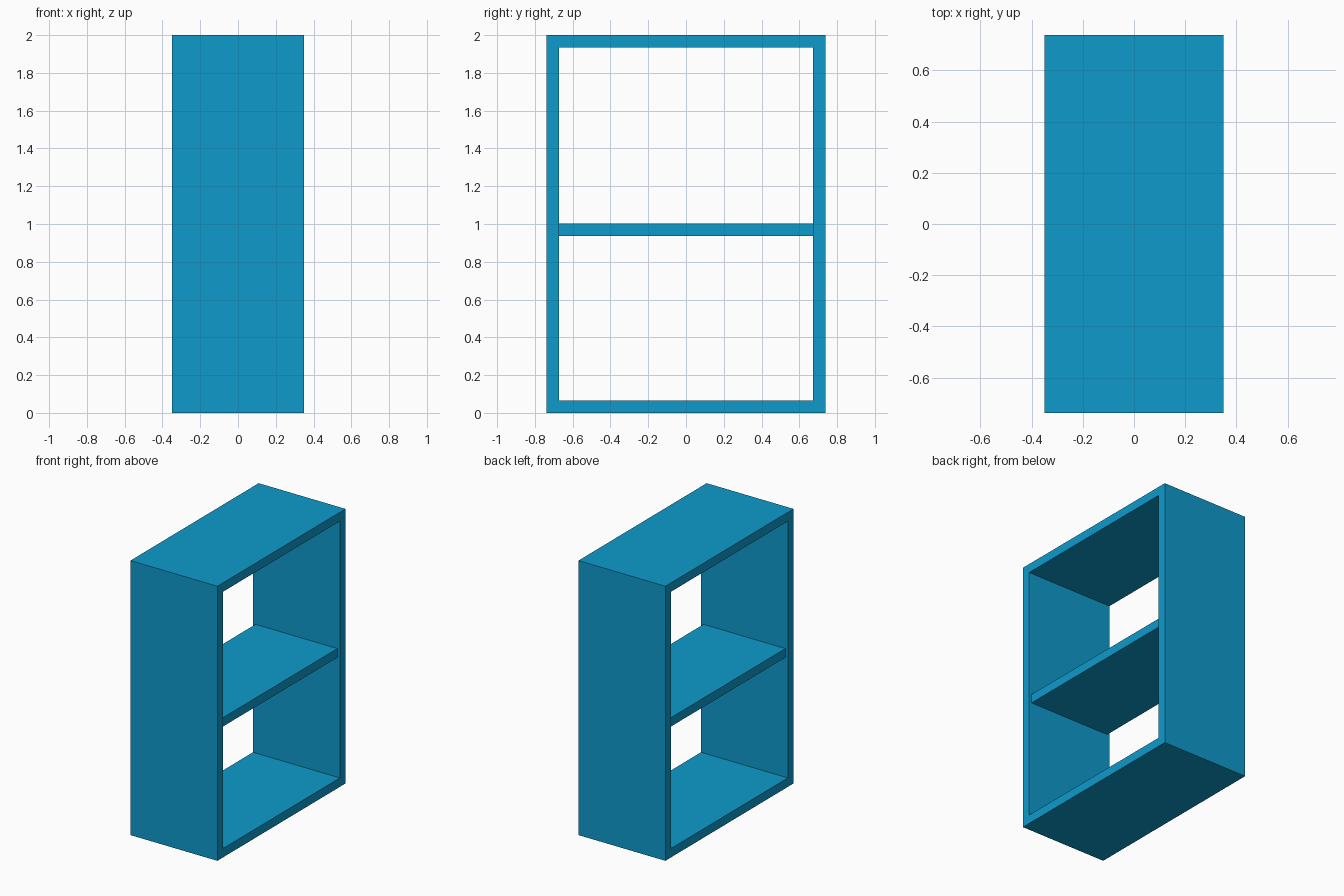
import bpy
import bmesh

cube = bpy.data.objects.get("Cube")
if cube:
    bpy.data.objects.remove(cube, do_unlink=True)

HEIGHT, WIDTH, DEPTH = 2.0, 1.475, 0.70
BOARD = 0.065          # board thickness
SHELF_TOP = 1.002
SHELF_INSET = 0.02     # shelf sits back from both open faces

# One blue for the whole unit
blue = bpy.data.materials.new("blue")
blue.use_nodes = True
colour = (0.0044, 0.328, 0.597, 1.0)
blue.diffuse_color = colour
blue.node_tree.nodes["Principled BSDF"].inputs["Base Color"].default_value = colour


def add_object(name, bm):
    bmesh.ops.recalc_face_normals(bm, faces=bm.faces)
    mesh = bpy.data.meshes.new(name)
    bm.to_mesh(mesh)
    bm.free()
    mesh.materials.append(blue)
    obj = bpy.data.objects.new(name, mesh)
    bpy.context.collection.objects.link(obj)
    return obj


def rectangle(bm, x, half_y, z0, z1):
    corners = ((-half_y, z0), (half_y, z0), (half_y, z1), (-half_y, z1))
    return [bm.verts.new((x, y, z)) for y, z in corners]


def bridge(bm, a, b):
    for i in range(4):
        j = (i + 1) % 4
        bm.faces.new((a[i], a[j], b[j], b[i]))


# Outer frame: a rectangular tube open through both x faces
bm = bmesh.new()
outer = [rectangle(bm, s * DEPTH / 2, WIDTH / 2, 0, HEIGHT) for s in (-1, 1)]
inner = [rectangle(bm, s * DEPTH / 2, WIDTH / 2 - BOARD, BOARD, HEIGHT - BOARD)
         for s in (-1, 1)]
bridge(bm, *outer)
bridge(bm, *inner)
for out_loop, in_loop in zip(outer, inner):
    bridge(bm, out_loop, in_loop)
add_object("outer_frame", bm)

# Middle shelf: spans the frame, slightly shallower than it
bm = bmesh.new()
ends = [rectangle(bm, s * (DEPTH / 2 - SHELF_INSET), WIDTH / 2 - BOARD,
                  SHELF_TOP - BOARD, SHELF_TOP) for s in (-1, 1)]
bridge(bm, *ends)
for loop in ends:
    bm.faces.new(loop)
add_object("middle_shelf", bm)
